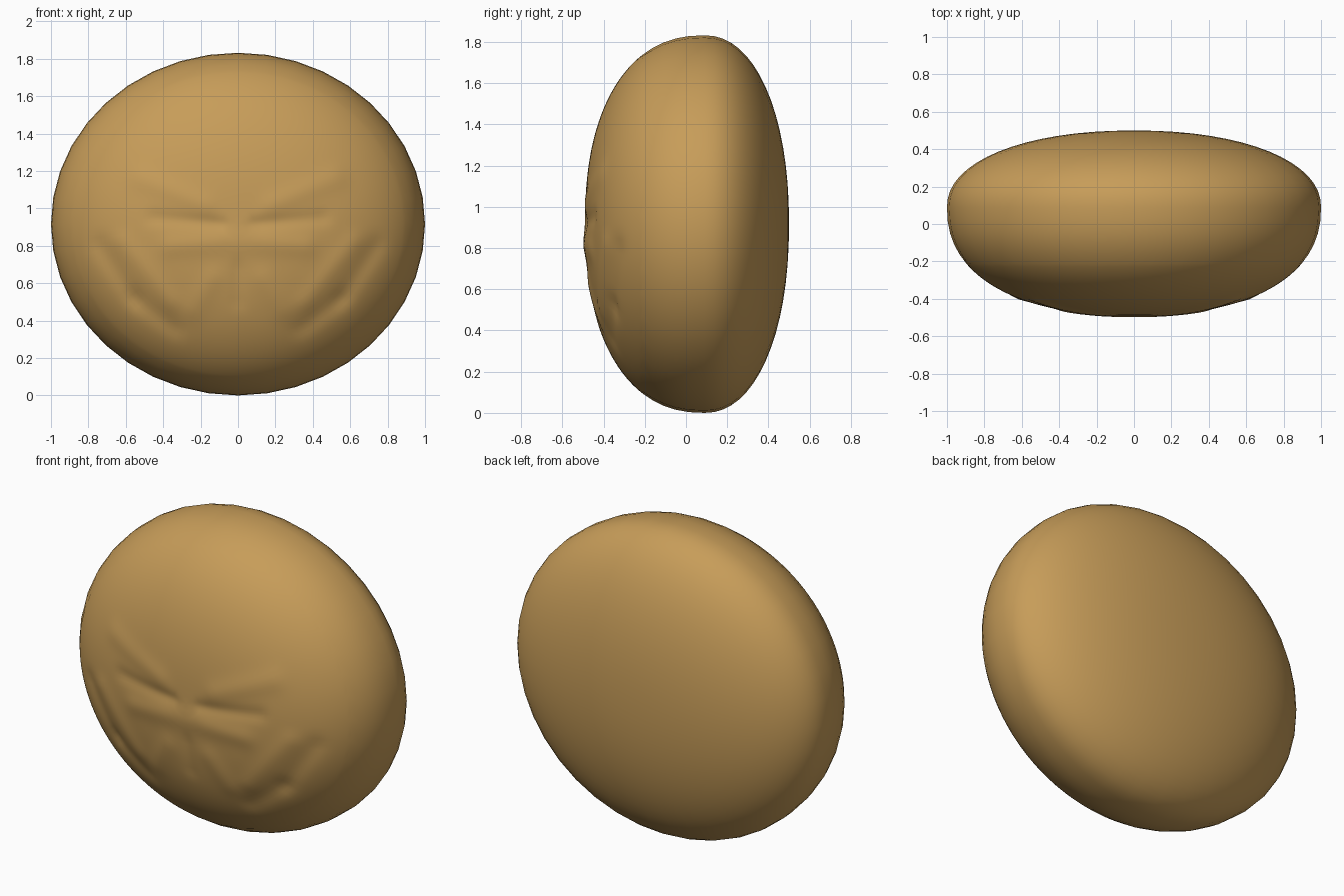
import bpy, bmesh, math
from mathutils import Vector

if "Cube" in bpy.data.objects:
    bpy.data.objects.remove(bpy.data.objects["Cube"])

SEGS, RINGS = 40, 16
HALF_H, RIM_Y = 0.916, 0.09


def profile(t, depth, power):
    """Radius and depth of the rounded cushion section, t = 0 rim to 1 pole."""
    a = t * math.pi / 2
    return math.cos(a) ** (2 / power), depth * math.sin(a) ** (2 / power)


# Cross-section rings: back half, then front half, meeting at the rim
stations = []
for i in range(1 - RINGS, RINGS):
    t = abs(i) / RINGS
    r, d = profile(t, 0.41, 2.15) if i < 0 else profile(t, 0.58, 2.3)
    stations.append((r, RIM_Y + d if i < 0 else RIM_Y - d))

bm = bmesh.new()
rings = []
for r, y in stations:
    rings.append([bm.verts.new((r * math.sin(k * math.tau / SEGS), y,
                                HALF_H + HALF_H * r * math.cos(k * math.tau / SEGS)))
                  for k in range(SEGS)])
for a, b in zip(rings, rings[1:]):
    for k in range(SEGS):
        n = (k + 1) % SEGS
        bm.faces.new((a[k], a[n], b[n], b[k]))
for ring, y in ((rings[0], 0.5), (rings[-1], -0.49)):
    pole = bm.verts.new((0, y, HALF_H))
    for k in range(SEGS):
        bm.faces.new((pole, ring[k], ring[(k + 1) % SEGS]))
bmesh.ops.recalc_face_normals(bm, faces=bm.faces[:])

# Finer mesh on the front for the shallow moulded relief
front = [e for e in bm.edges if all(v.co.y < -0.2 for v in e.verts)]
bmesh.ops.subdivide_edges(bm, edges=front, cuts=2, use_grid_fill=True, smooth=0.6)

# Soft strokes (x, z, x, z, width, height), mirrored in x; negative = groove
strokes = [
    (0.74, 0.80, 0.55, 0.52, 0.05, -0.011),
    (0.55, 0.52, 0.34, 0.36, 0.05, -0.011),
    (0.62, 0.82, 0.36, 0.50, 0.05, 0.008),
    (0.00, 0.82, 0.36, 0.80, 0.06, 0.010),
    (0.10, 0.92, 0.45, 0.95, 0.04, -0.009),
    (0.18, 1.02, 0.52, 1.16, 0.06, 0.008),
    (0.00, 0.68, 0.00, 0.50, 0.04, -0.006),
    (0.14, 0.62, 0.24, 0.46, 0.06, 0.007),
]


def relief(x, z):
    p, total = Vector((abs(x), z)), 0
    for x0, z0, x1, z1, w, h in strokes:
        a, b = Vector((x0, z0)), Vector((x1, z1))
        t = max(0, min(1, (p - a).dot(b - a) / (b - a).length_squared))
        total += h * math.exp(-((p - a.lerp(b, t)).length / w) ** 2)
    return total


for v in bm.verts:
    if v.co.y < -0.2:
        v.co.y -= relief(v.co.x, v.co.z)
        v.co.y = max(v.co.y, -0.5)

mesh = bpy.data.meshes.new("rounded_body")
bm.to_mesh(mesh)
bm.free()
body = bpy.data.objects.new("rounded_body", mesh)
bpy.context.collection.objects.link(body)
mat = bpy.data.materials.new("golden tan")
mat.diffuse_color = (0.57, 0.335, 0.10, 1)
mat.use_nodes = True
mat.node_tree.nodes["Principled BSDF"].inputs["Base Color"].default_value = mat.diffuse_color
mesh.materials.append(mat)
for p in mesh.polygons:
    p.use_smooth = True
